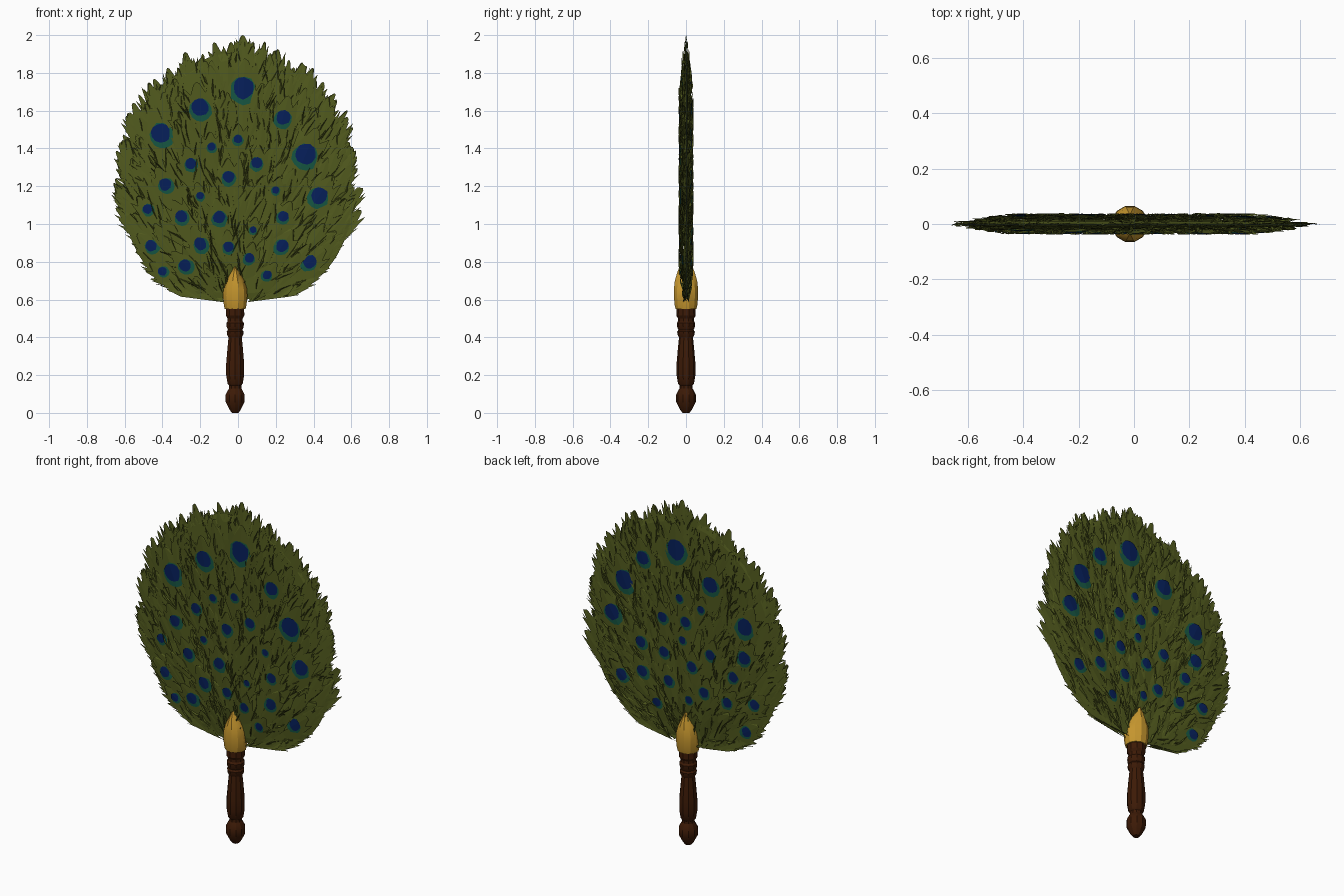
import bpy, bmesh, math, random
from mathutils import Vector

if "Cube" in bpy.data.objects:
    bpy.data.objects.remove(bpy.data.objects["Cube"])

random.seed(7)
AXIS_X = -0.015                      # handle axis
ROOT = Vector((AXIS_X, 0.5))         # feathers radiate from here (x, z)
MID = Vector((0.0, 1.25))            # middle of the fan


def material(name, rgb):
    m = bpy.data.materials.new(name)
    m.diffuse_color = (*rgb, 1)
    m.use_nodes = True
    m.node_tree.nodes["Principled BSDF"].inputs["Base Color"].default_value = m.diffuse_color
    return m


GREEN = material("feather green", (0.084, 0.104, 0.013))
TEAL = material("teal", (0.008, 0.092, 0.055))
BLUE = material("deep blue", (0.002, 0.014, 0.105))
GOLD = material("gold", (0.57, 0.31, 0.028))
WOOD = material("dark wood", (0.046, 0.0105, 0.002))


def finish(bm, name, mats, smooth=False):
    me = bpy.data.meshes.new(name)
    bm.to_mesh(me)
    bm.free()
    ob = bpy.data.objects.new(name, me)
    bpy.context.collection.objects.link(ob)
    for m in mats:
        me.materials.append(m)
    if smooth:
        bpy.context.view_layer.objects.active = ob
        ob.select_set(True)
        bpy.ops.object.shade_smooth_by_angle(angle=math.radians(28))
        ob.select_set(False)
    return ob


def skin_rings(bm, rings):
    for a, b in zip(rings, rings[1:]):
        n = len(a)
        for i in range(n):
            j = (i + 1) % n
            bm.faces.new((a[i], a[j], b[j], b[i]))
    bm.faces.new(rings[0][::-1])
    bm.faces.new(rings[-1])


def lathe(name, profile, sides, mat):
    """Rings of (z, x radius, y radius) around the handle axis."""
    bm = bmesh.new()
    rings = []
    for z, rx, ry in profile:
        angs = [2 * math.pi * (i + 0.5) / sides for i in range(sides)]
        rings.append([bm.verts.new((AXIS_X + rx * math.cos(a), ry * math.sin(a), z)) for a in angs])
    skin_rings(bm, rings)
    bmesh.ops.recalc_face_normals(bm, faces=bm.faces)
    finish(bm, name, [mat], True)


# turned handle
turned = [(0, .018), (.015, .03), (.06, .053), (.095, .053), (.12, .04), (.13, .034), (.145, .034),
          (.155, .042), (.2, .05), (.26, .05), (.34, .043), (.4, .037), (.415, .045), (.43, .047),
          (.44, .04), (.455, .047), (.475, .049), (.485, .042), (.5, .042), (.515, .051), (.555, .05)]
lathe("handle", [(z, r, r) for z, r in turned], 10, WOOD)
# ferrule holding the feathers
lathe("ferrule", [(.55, .057, .057), (.57, .062, .062), (.62, .067, .067), (.66, .064, .066),
                  (.70, .050, .061), (.74, .028, .049), (.775, .003, .036)], 12, GOLD)


def spread(p):
    """0 in the middle of the fan, 1 on its outline."""
    d = p - MID
    if d.y > 0:
        return math.hypot(d.x / 0.63, d.y / 0.70)
    return ((abs(d.x) / 0.635) ** 2.35 + (-d.y / 0.66) ** 2.35) ** (1 / 2.35)


def thick(p):
    return max(0.003, min(0.034, 0.034 - (spread(p) - 0.75) * 0.10))


def on_outline(ang, scale=1.0):
    d = Vector((math.cos(ang), math.sin(ang)))
    return MID + d * (scale / spread(MID + d))


# solid core under the feathers
bm = bmesh.new()
rings = []
for s, side in [(.4, -1), (.75, -1), (.9, -1), (.95, 0), (.9, 1), (.75, 1), (.4, 1)]:
    ring = []
    for i in range(56):
        a = 2 * math.pi * i / 56
        low = 1.04 if math.sin(a) < -0.3 else 0.98
        p = on_outline(a, s * low + (0.012 * math.sin(5 * a) if side == 0 else 0))
        ring.append(bm.verts.new((p.x, side * thick(p) * 0.4, p.y)))
    rings.append(ring)
skin_rings(bm, rings)
bmesh.ops.recalc_face_normals(bm, faces=bm.faces)
finish(bm, "fan_core", [GREEN])


def add_face(bm, pts, side, mat=0):
    """Face turned outward from its side of the fan."""
    if (pts[1] - pts[0]).cross(pts[2] - pts[0]).length < 1e-9:
        return
    f = bm.faces.new([bm.verts.new(p) for p in pts])
    f.normal_update()
    if f.normal.y * side < 0:
        f.normal_flip()
    f.material_index = mat


def surface(tip, length, y0, y1, side, turn=0.0):
    """Map (t along, v across, h above) onto a ridged feather."""
    d = (tip - ROOT).normalized()
    c, s = math.cos(turn), math.sin(turn)
    d = Vector((d.x * c - d.y * s, d.x * s + d.y * c))
    q = Vector((d.y, -d.x))

    def at(t, v, h=0.0):
        p = tip - d * length * (1 - t) + q * v
        z = max(p.y, 0.578 + 0.13 * abs(p.x - AXIS_X))     # trimmed lower edge
        return Vector((p.x, side * (y0 + (y1 - y0) * t - 0.06 * abs(v) + h), z))
    return at


def feather(bm, at, half, side, n=5, rough=0.006):
    def width(t):
        return half * min(1, 0.25 + 1.6 * t) * (1 if t < .55 else 1 - ((t - .55) / .45) ** 1.35)
    for e in (-1, 1):
        notch = [at(i / n, e * width(i / n) * (0.85 if i else 1)) for i in range(n + 1)]
        for i in range(n):
            a, b = at(i / n, 0), at((i + 1) / n, 0)
            if i < n - 1:
                add_face(bm, (a, b, notch[i + 1], notch[i]), side)
            else:
                add_face(bm, (a, b, notch[i]), side)
            # long barb poking forward out of the edge
            w = width((i + .7) / n) * random.uniform(1.0, 1.3)
            barb = at(min(.97, (i + random.uniform(1.2, 1.9)) / n), e * w,
                      random.uniform(-1, 1) * rough)
            add_face(bm, (notch[i], barb, notch[i + 1]), side)


def disc(bm, at, t0, length, r, h, side, mat):
    ring = []
    for k in range(12):
        a = math.pi * k / 6
        rr = r * random.uniform(.92, 1.08)
        ring.append(at(t0 + 1.05 * rr * math.cos(a) / length, rr * math.sin(a), h))
    for k in range(12):
        add_face(bm, (at(t0, 0, h), ring[k], ring[(k + 1) % 12]), side, mat)


# eye spots: x, z, radius
front = [(.03, 1.72, .058), (-.2, 1.62, .047), (-.41, 1.48, .053), (.24, 1.565, .04), (.36, 1.37, .056),
         (.43, 1.15, .046), (.38, .8, .036), (-.385, 1.21, .034), (-.25, 1.32, .03), (-.05, 1.25, .032),
         (.1, 1.325, .03), (0, 1.45, .024), (-.14, 1.41, .022), (-.48, 1.08, .026), (-.3, 1.04, .032),
         (-.1, 1.035, .034), (.24, 1.04, .028), (-.46, .885, .031), (-.28, .78, .033), (-.2, .895, .034),
         (-.05, .88, .028), (.235, .885, .034), (.06, .82, .026), (-.2, 1.15, .02), (.2, 1.18, .02),
         (-.4, .75, .024), (.155, .73, .024), (.08, .97, .018)]
back = [(.05, 1.71, .058), (-.18, 1.57, .047), (.38, 1.45, .056), (-.4, 1.38, .05), (.26, 1.61, .04),
        (.46, 1.24, .048), (-.4, 1.2, .038), (-.02, 1.31, .03), (.13, 1.3, .03), (.27, 1.12, .032),
        (.12, 1.1, .03), (-.18, 1.16, .03), (-.33, 1.07, .03), (-.46, .94, .03), (.4, .89, .035),
        (.26, .95, .033), (.09, .94, .03), (-.06, 1.06, .03), (-.14, .93, .03), (-.29, .91, .03),
        (.17, .79, .026), (-.4, .76, .03), (-.12, 1.41, .022), (0, 1.2, .022), (.02, 1.44, .022),
        (-.04, .86, .022)]

for side, word, eyes in [(-1, "front", front), (1, "back", back)]:
    bm, bm_eye = bmesh.new(), bmesh.new()

    def clear(p, gap):
        return all((p - Vector((x, z))).length > r + gap for x, z, r in eyes)

    # ragged rim feathers, smoother along the lower edge
    for layer in range(3):
        for i in range(36):
            ang = math.radians(-62 + 304 * (i + layer / 3 + random.uniform(-.3, .3)) / 35)
            high = math.sin(ang) > -0.35
            tip = on_outline(ang, random.uniform(.93, 1.05) if high else random.uniform(.95, .99))
            if i == 18 and layer == 0:
                tip = Vector((.025, 2.0))
            length = random.uniform(.24, .34)
            y0 = thick(tip - (tip - ROOT).normalized() * length) - .018
            at = surface(tip, length, y0, random.uniform(-.002, .008), side,
                         random.uniform(-.2, .2) if high else 0)
            feather(bm, at, random.uniform(.03, .052), side, rough=.005 if high else .002)

    # large feathers with eye spots
    for x, z, r in eyes:
        p = Vector((x, z))
        ahead, length = 2.2 * r + .03, 6 * r + .1
        d = (p - ROOT).normalized()
        tip = p + d * ahead
        base = tip - d * min(length, (tip - ROOT).length - .1)
        length = (tip - base).length
        at = surface(tip, length, thick(base) - .014, thick(tip), side)
        feather(bm, at, .04 + 1.3 * r, side, 6)
        t = 1 - ahead / length
        disc(bm_eye, at, t - .3 * r / length, length, 1.25 * r, .004, side, 0)
        disc(bm_eye, at, t, length, .95 * r, .0065, side, 1)

    # plain feathers filling the gaps
    for _ in range(360):
        a, s = random.uniform(0, 2 * math.pi), math.sqrt(random.random()) * .92
        tip = on_outline(a, s)
        length = random.uniform(.16, .25)
        d = (tip - ROOT).normalized()
        if (tip - ROOT).length < length + .08:
            continue
        if not all(clear(tip - d * length * k, .03) for k in (-.05, .2, .45, .7)):
            continue
        at = surface(tip, length, thick(tip - d * length) - .013, thick(tip) - random.uniform(0, .005),
                     side, random.uniform(-.25, .25))
        feather(bm, at, random.uniform(.028, .045), side, 4)

    # thin barbs standing up from the feathers
    for _ in range(420):
        p = on_outline(random.uniform(0, 2 * math.pi), math.sqrt(random.random()) * .97)
        length = random.uniform(.06, .15)
        d = (p - ROOT).normalized()
        if (p - ROOT).length < length + .12 or not all(
                clear(p - d * length * k, .015) for k in (0, .5, 1)):
            continue
        y = thick(p)
        at = surface(p, length, y - .012, y + random.uniform(0, .005), side, random.uniform(-.4, .4))
        w = random.choice((-1, 1)) * random.uniform(.003, .008)
        add_face(bm, (at(0, 0), at(.55, w, .008), at(1, 0)), side)
        add_face(bm, (at(0, 0), at(.5, w * 1.8, -.012), at(.55, w, .008)), side)

    finish(bm, "feathers_" + word, [GREEN])
    finish(bm_eye, "eye_spots_" + word, [TEAL, BLUE])
